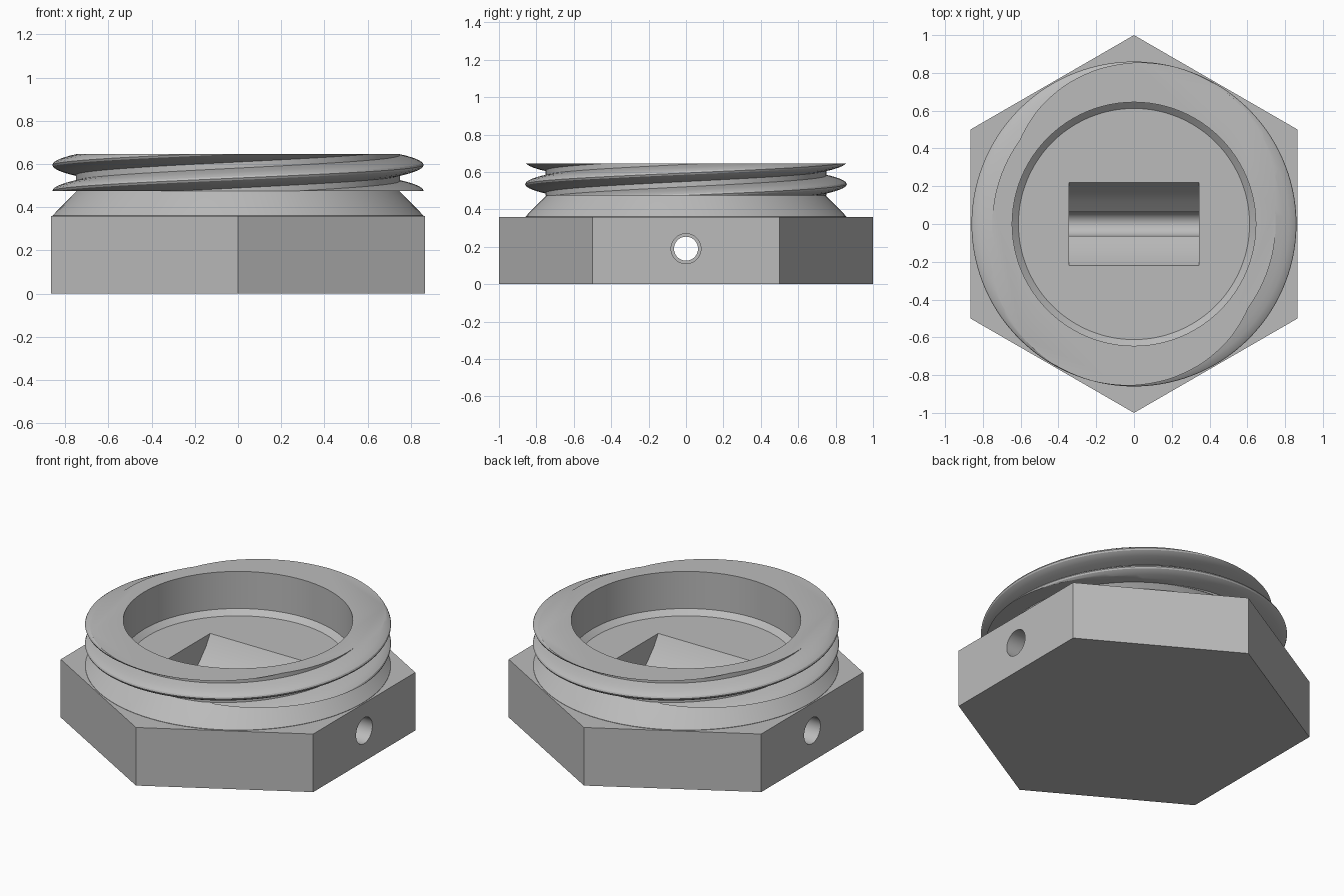
import bpy, bmesh, math
from mathutils import Matrix

cube = bpy.data.objects.get("Cube")
if cube:
    bpy.data.objects.remove(cube, do_unlink=True)

grey = bpy.data.materials.new("matte_grey")
grey.use_nodes = True
tone = (0.5, 0.5, 0.5, 1)
grey.diffuse_color = tone
grey.node_tree.nodes["Principled BSDF"].inputs["Base Color"].default_value = tone


def finish(name, bm):
    bmesh.ops.recalc_face_normals(bm, faces=bm.faces)
    mesh = bpy.data.meshes.new(name)
    bm.to_mesh(mesh)
    bm.free()
    mesh.materials.append(grey)
    obj = bpy.data.objects.new(name, mesh)
    bpy.context.collection.objects.link(obj)
    return obj


def turned(name, profile, sides=96, start=0.0):
    """Closed solid of revolution from (radius, height) pairs."""
    bm = bmesh.new()
    rings = [[bm.verts.new((r * math.cos(start + math.tau * i / sides),
                            r * math.sin(start + math.tau * i / sides), z))
              for i in range(sides)] for r, z in profile]
    for low, high in zip(rings, rings[1:]):
        for i in range(sides):
            j = (i + 1) % sides
            bm.faces.new((low[i], low[j], high[j], high[i]))
    bm.faces.new(rings[0])
    bm.faces.new(rings[-1])
    return finish(name, bm)


def along_x(name, section, x0, x1):
    """Prism with a (y, z) cross-section, running along x."""
    bm = bmesh.new()
    a, b = [[bm.verts.new((x, y, z)) for y, z in section] for x in (x0, x1)]
    for i in range(len(a)):
        j = (i + 1) % len(a)
        bm.faces.new((a[i], a[j], b[j], b[i]))
    bm.faces.new(a)
    bm.faces.new(b)
    return finish(name, bm)


def circle(radius, z, sides=48):
    return [(radius * math.cos(math.tau * i / sides),
             z + radius * math.sin(math.tau * i / sides)) for i in range(sides)]


def thread_solid(name, root, depth, half, pitch, bottom, top, columns=120):
    """Two-start screw thread, cut flat at bottom and top."""
    steps = [i / 5 for i in range(-5, 6)]
    rows = [(root + depth * (1 - t * t), bottom + m * pitch + half * t)
            for m in range(-3, 3) for t in steps]
    bm = bmesh.new()
    grid = []
    for c in range(columns):
        turn = c / columns
        a = math.pi + math.tau * turn
        grid.append([bm.verts.new((r * math.cos(a), r * math.sin(a),
                                   z + 2 * pitch * turn)) for r, z in rows])
    for c in range(columns):
        # One full turn climbs two ridges, so the seam joins shifted rows
        last = c == columns - 1
        shift = 2 * len(steps) if last else 0
        nxt = grid[0] if last else grid[c + 1]
        for k in range(len(rows) - 1 - shift):
            bm.faces.new((grid[c][k], nxt[k + shift],
                          nxt[k + shift + 1], grid[c][k + 1]))
    for z, up in ((bottom - 0.001, -1), (top, 1)):
        bmesh.ops.bisect_plane(bm, geom=bm.verts[:] + bm.edges[:] + bm.faces[:],
                               dist=1e-5, plane_co=(0, 0, z),
                               plane_no=(0, 0, up), clear_outer=True)
    bmesh.ops.delete(bm, geom=[v for v in bm.verts if not v.link_faces],
                     context='VERTS')
    bmesh.ops.holes_fill(bm, edges=[e for e in bm.edges if e.is_boundary], sides=0)
    return finish(name, bm)


def combine(target, other, operation):
    mod = target.modifiers.new(operation.lower(), 'BOOLEAN')
    mod.operation = operation
    mod.solver = 'EXACT'
    mod.object = other
    bpy.context.view_layer.objects.active = target
    bpy.ops.object.modifier_apply(modifier=mod.name)
    bpy.data.objects.remove(other, do_unlink=True)


# Hexagonal head, tapered neck and threaded collar
plug = turned("threaded_hex_plug", [(1, 0), (1, 0.36)], 6, math.pi / 2)
neck = turned("neck", [(0.858, 0.3), (0.858, 0.362), (0.75, 0.472),
                       (0.72, 0.5), (0.72, 0.6)])
thread = thread_solid("thread", 0.75, 0.11, 0.046, 0.12, 0.475, 0.645)
for part in (neck, thread):
    combine(plug, part, 'UNION')

# Round recess with a chamfered floor
combine(plug, turned("recess", [(0.612, 0.385), (0.645, 0.415), (0.645, 0.8)]),
        'DIFFERENCE')

# Tapered slot in the floor
side = [(0.05, 0.19), (0.12, 0.255), (0.18, 0.32), (0.22, 0.385), (0.22, 0.5)]
slot = side + [(-y, z) for y, z in reversed(side)]
combine(plug, along_x("slot", slot, -0.345, 0.345), 'DIFFERENCE')

# Cross hole, wider towards both outer faces
combine(plug, along_x("cross_hole", circle(0.064, 0.19), -0.6, 0.6), 'DIFFERENCE')
for s in (-1, 1):
    combine(plug, along_x("hole_mouth", circle(0.08, 0.19), s * 0.35, s * 1.1),
            'DIFFERENCE')

bpy.ops.object.select_all(action='DESELECT')
plug.select_set(True)
bpy.context.view_layer.objects.active = plug
bpy.ops.object.shade_smooth_by_angle(angle=math.radians(28))
